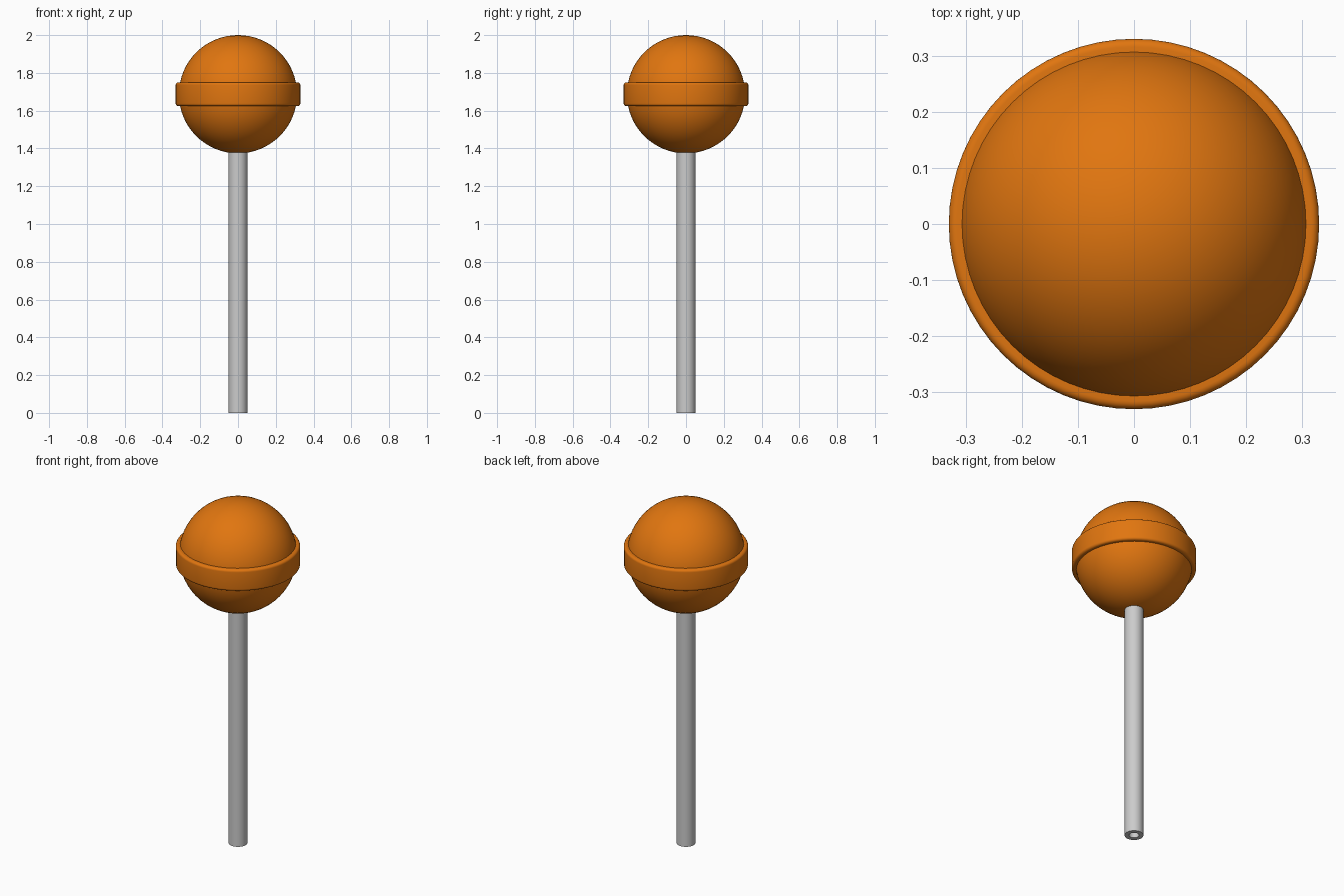
import bpy, bmesh
from math import sin, cos, pi, radians, sqrt

if "Cube" in bpy.data.objects:
    bpy.data.objects.remove(bpy.data.objects["Cube"])

CENTRE, R = 1.687, 0.313       # candy ball centre height and radius
BAND_R, BAND_H = 0.33, 0.063   # rim radius and half height


def lathe(name, profile, segments, closed=False):
    """Spin an (r, z) profile around the z axis."""
    bm = bmesh.new()
    verts = [bm.verts.new((r, 0, z)) for r, z in profile]
    pairs = list(zip(verts, verts[1:]))
    if closed:
        pairs.append((verts[-1], verts[0]))
    edges = [bm.edges.new(p) for p in pairs]
    bmesh.ops.spin(bm, geom=verts + edges, cent=(0, 0, 0), axis=(0, 0, 1),
                   angle=2 * pi, steps=segments, use_duplicate=False)
    bmesh.ops.remove_doubles(bm, verts=bm.verts, dist=1e-5)
    bmesh.ops.recalc_face_normals(bm, faces=bm.faces)
    mesh = bpy.data.meshes.new(name)
    bm.to_mesh(mesh)
    bm.free()
    obj = bpy.data.objects.new(name, mesh)
    bpy.context.collection.objects.link(obj)
    bpy.ops.object.select_all(action='DESELECT')
    obj.select_set(True)
    bpy.context.view_layer.objects.active = obj
    bpy.ops.object.shade_smooth_by_angle(angle=radians(30))
    return obj


orange = bpy.data.materials.new("orange_candy")
orange.diffuse_color = (0.75, 0.18, 0.005, 1)
orange.use_nodes = True
orange.node_tree.nodes["Principled BSDF"].inputs["Base Color"].default_value = orange.diffuse_color

# Candy ball
rings = 32
ball = lathe("candy_ball",
             [(R * sin(pi * i / rings), CENTRE - R * cos(pi * i / rings))
              for i in range(rings + 1)], 64)

# Raised rim with rounded edges, its inner ends tucked into the ball
fillet, steps = 0.014, 5
half = [(BAND_R - fillet + fillet * cos(a), BAND_H - fillet + fillet * sin(a))
        for a in (pi / 2 * i / steps for i in range(steps + 1))]
half.append((sqrt(R * R - BAND_H * BAND_H) - 0.005, BAND_H))
rim = lathe("candy_rim",
            [(r, CENTRE - z) for r, z in reversed(half)]
            + [(r, CENTRE + z) for r, z in half], 64)

for part in (ball, rim):
    part.data.materials.append(orange)

# Hollow stick
lathe("stick", [(0.05, 0), (0.05, 1.42), (0.026, 1.42), (0.026, 0)], 32, closed=True)
